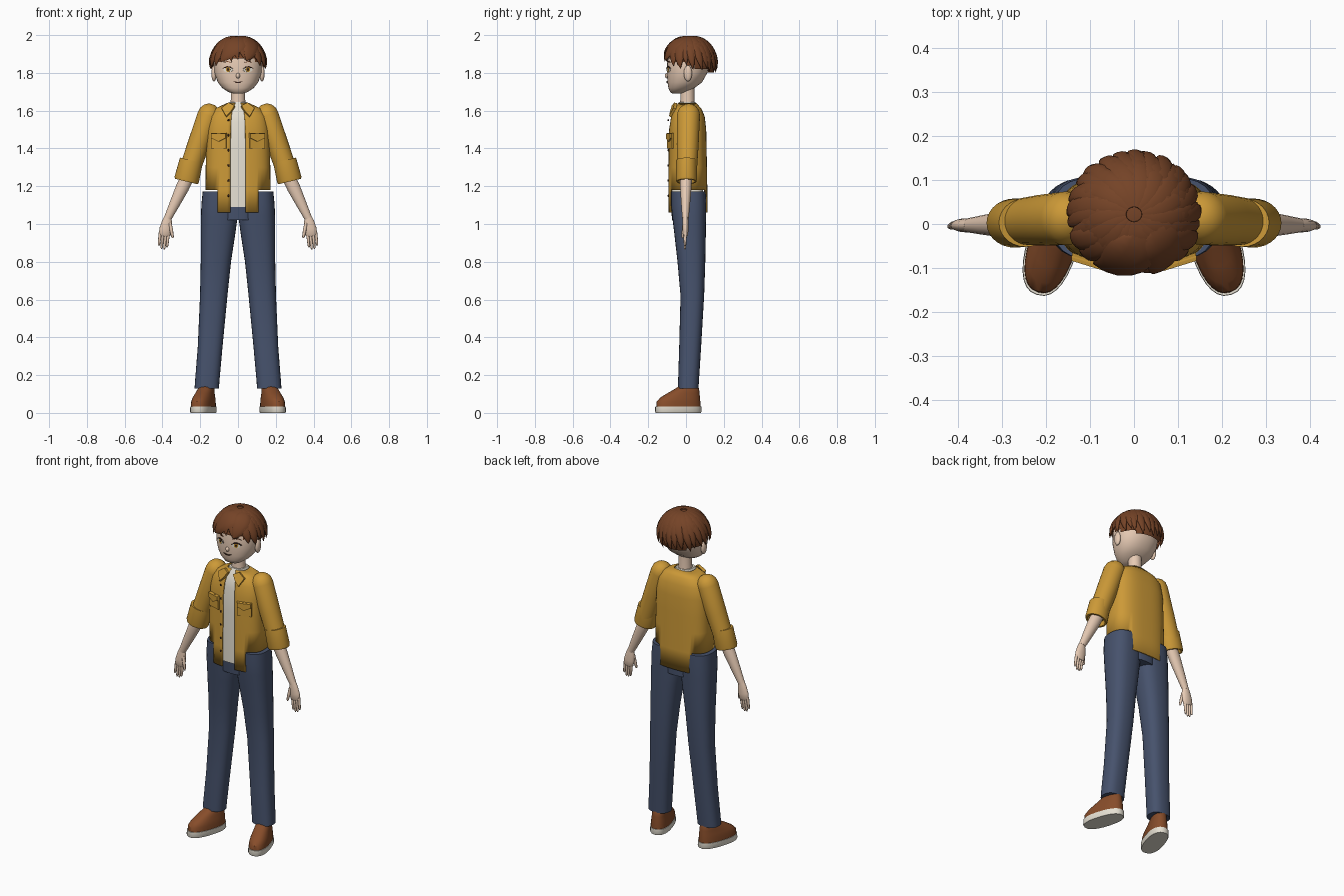
import bpy, bmesh, math, random
from mathutils import Vector, Matrix

if "Cube" in bpy.data.objects:
    bpy.data.objects.remove(bpy.data.objects["Cube"])

random.seed(4)
V = Vector
X, Y, Z = V((1, 0, 0)), V((0, 1, 0)), V((0, 0, 1))


def material(name, rgb):
    m = bpy.data.materials.new(name)
    m.diffuse_color = [(c / 255) ** 2.2 for c in rgb] + [1]
    m.use_nodes = True
    m.node_tree.nodes["Principled BSDF"].inputs["Base Color"].default_value = m.diffuse_color
    return m


MUSTARD = material("mustard_cloth", (203, 152, 58))
DENIM = material("blue_denim", (72, 83, 108))
SKIN = material("skin", (232, 203, 180))
HAIR = material("brown_hair", (116, 69, 43))
LEATHER = material("brown_leather", (134, 78, 46))
CREAM = material("cream", (232, 226, 212))
DARK = material("dark_line", (52, 34, 28))
GOLD = material("gold_iris", (190, 140, 50))


def finish(name, bm, mat, smooth=0.7):
    bmesh.ops.recalc_face_normals(bm, faces=bm.faces)
    me = bpy.data.meshes.new(name)
    bm.to_mesh(me)
    bm.free()
    me.materials.append(mat)
    if smooth:
        me.shade_smooth()
        me.set_sharp_from_angle(angle=smooth)
    ob = bpy.data.objects.new(name, me)
    bpy.context.collection.objects.link(ob)
    return ob


def spow(v, e):
    return math.copysign(abs(v) ** e, v)


def ring(c, u, v, a, b, n=24, p=2.0):
    """Superellipse ring around c in the plane of u and v."""
    ts = [2 * math.pi * i / n for i in range(n)]
    return [c + u * a * spow(math.cos(t), 2 / p) + v * b * spow(math.sin(t), 2 / p) for t in ts]


def loft(name, rings, mat, smooth=0.7):
    bm = bmesh.new()
    vs = [[bm.verts.new(q) for q in r] for r in rings]
    n = len(vs[0])
    for r0, r1 in zip(vs, vs[1:]):
        for i in range(n):
            j = (i + 1) % n
            bm.faces.new((r0[i], r0[j], r1[j], r1[i]))
    bm.faces.new(vs[0])
    bm.faces.new(vs[-1])
    return finish(name, bm, mat, smooth)


def stack(name, rows, mat, p=2.0, n=28):
    """Rows of (z, x0, x1, y0, y1) joined upward."""
    loft(name, [ring(V(((x0 + x1) / 2, (y0 + y1) / 2, z)), X, Y, (x1 - x0) / 2, (y1 - y0) / 2, n, p)
                for z, x0, x1, y0, y1 in rows], mat)


def tube(name, a, b, rows, mat, n=20):
    """Straight limb from a to b; rows of (distance fraction, in-plane radius, depth radius)."""
    a, b = V(a), V(b)
    u = (b - a).normalized().cross(Y)
    loft(name, [ring(a.lerp(b, t), u, Y, r, q, n) for t, r, q in rows], mat)


def plate(name, pts, loc, thick, mat, rx=0, rz=0, taper=1.0, flip=1):
    """Outline in x,z, extruded toward the front."""
    m = Matrix.Translation(loc) @ Matrix.Rotation(rz, 4, 'Z') @ Matrix.Rotation(rx, 4, 'X')
    back = [m @ V((flip * x, 0, z)) for x, z in pts]
    front = [m @ V((flip * x * taper, -thick, z * taper)) for x, z in pts]
    return loft(name, [back, front], mat, 0)


def blob(name, loc, size, mat):
    bm = bmesh.new()
    bmesh.ops.create_uvsphere(bm, u_segments=20, v_segments=12, radius=1,
                              matrix=Matrix.Translation(loc) @ Matrix.Diagonal((*size, 1)))
    return finish(name, bm, mat)


def oval(a, b, n=14, p=2.0):
    return [(q.x, q.z) for q in ring(V((0, 0, 0)), X, Z, a, b, n, p)]


# head and neck
stack("head", [(1.69, -.022, .022, -.07, -.025), (1.698, -.05, .05, -.084, .0),
               (1.72, -.083, .083, -.093, .045), (1.75, -.107, .107, -.098, .085),
               (1.80, -.125, .125, -.101, .113), (1.86, -.129, .129, -.099, .125),
               (1.91, -.12, .12, -.09, .122), (1.95, -.095, .095, -.065, .10),
               (1.975, -.05, .05, -.03, .06)], SKIN, 2.2, 36)
stack("neck", [(1.60, -.045, .045, -.035, .05), (1.66, -.038, .038, -.03, .045),
               (1.74, -.038, .038, -.03, .045)], SKIN)
blob("nose", (0, -.1, 1.785), (.011, .012, .014), SKIN)
plate("mouth", [(-.026, .005), (0, -.001), (.026, .005), (.012, -.005), (-.012, -.005)],
      (0, -.095, 1.752), .007, DARK)
for s, side in ((-1, "left"), (1, "right")):
    blob(side + "_ear", (s * .127, .01, 1.797), (.014, .022, .042), SKIN)
    # eyes, layered from white to lash
    tilt = s * .36
    nrm = V((math.sin(tilt), -math.cos(tilt), 0))
    eye = V((s * .051, -.09, 1.818))
    plate(side + "_eye_white", oval(.027, .015), eye, .004, CREAM, rz=tilt)
    plate(side + "_iris", oval(.0125, .0145), eye + nrm * .003, .002, GOLD, rz=tilt)
    plate(side + "_pupil", oval(.006, .007), eye + nrm * .004, .002, DARK, rz=tilt)
    plate(side + "_lash", [(-.028, .002), (-.014, .014), (.004, .018), (.022, .012), (.033, .004),
                           (.02, .007), (.004, .012), (-.014, .009)], eye, .007, DARK, rz=tilt, flip=s)
    plate(side + "_eyebrow", [(-.024, -.002), (.005, .007), (.03, -.002), (.005, .002)],
          eye + V((0, .0, .038)), .006, HAIR, rz=tilt, flip=s)

# hair cap with a hairline that drops toward the nape
C, R = V((0, .022, 1.857)), V((.139, .131, .133))
cap = bmesh.new()
bmesh.ops.create_uvsphere(cap, u_segments=36, v_segments=22, radius=1,
                          matrix=Matrix.Translation(C) @ Matrix.Diagonal((*R, 1)))
low = [f for f in cap.faces if f.calc_center_median().z < 1.845 - f.calc_center_median().y * .3]
bmesh.ops.delete(cap, geom=low, context='FACES')
finish("hair_cap", cap, HAIR)


def lock(name, az0, az1, phi0, phi1, width, thick, lift=.0):
    """Tapered strand lying on the hair dome, sweeping from az0 to az1."""
    def at(t):
        az, ph = az0 + (az1 - az0) * t, phi0 + (phi1 - phi0) * t
        d = V((math.sin(ph) * math.sin(az), -math.sin(ph) * math.cos(az), math.cos(min(ph, 3))))
        k = 1 + lift + .10 * max(0, ph - 1.1)
        return C + V((d.x * R.x * k, d.y * R.y * k, d.z * R.z * (1 + lift * .3))), d
    rings = []
    for i in range(9):
        t = i / 8
        q, nrm = at(t)
        tan = (at(t + .02)[0] - at(t - .02)[0]).normalized()
        w = max(.06, math.sin(math.pi * (.1 + .9 * t ** .85)) ** .7 if t < 1 else .06)
        across = tan.cross(nrm).normalized()
        rings.append(ring(q, across, across.cross(tan), width * w, thick * w, 10))
    loft(name, rings, HAIR, 1.2)


# strands: under layer around the rim, shorter top layer, swept fringe
for i in range(26):
    az = 2 * math.pi * i / 26
    back = (1 - math.cos(az)) / 2
    lock("hair_lock", az - .25, az + random.uniform(-.05, .15), .2,
         1.52 + .45 * back + random.uniform(-.08, .1), .026, .012, .02)
for i in range(17):
    az = 2 * math.pi * (i + .5) / 17
    lock("top_lock", az - .35, az + .1, .12, 1.25 + .25 * (1 - math.cos(az)) / 2 + random.uniform(-.1, .1),
         .028, .01, .05)
lock("fringe_left", .25, -.65, .25, 1.55, .058, .014, .04)
lock("fringe_right", .95, .3, .3, 1.52, .05, .014, .04)
for s in (-1, 1):
    lock("side_lock", s * 1.0, s * 1.2, .5, 1.82, .03, .013, .03)
    lock("temple_lock", s * .75, s * .9, .5, 1.72, .03, .012, .03)

# shirt
stack("shirt", [(1.09, -.095, .095, -.085, .09), (1.40, -.095, .095, -.084, .09),
                (1.54, -.085, .085, -.078, .08), (1.60, -.07, .07, -.065, .07),
                (1.645, -.045, .045, -.038, .05)], CREAM, 4)

# open jacket with long front and back tails
P = 2.8
ROWS = [(1.06, .172, -.093, .115), (1.18, .172, -.093, .113), (1.30, .171, -.093, .111),
        (1.40, .169, -.092, .109), (1.50, .165, -.09, .107), (1.57, .152, -.079, .099),
        (1.61, .122, -.064, .082), (1.64, .06, -.042, .055)]
t0, t1 = (math.asin((x / .172) ** (P / 2)) for x in (.04, .108))
half = [t0 + (t1 - t0) * i / 5 for i in range(5)] + [t1 + (math.pi - 2 * t1) * i / 14 for i in range(15)]
half += [math.pi - t1 + t1 * i / 6 for i in range(1, 7)]
angles = half + [2 * math.pi - t for t in reversed(half[:-1])]
bm = bmesh.new()
grid = [[bm.verts.new((a * spow(math.sin(t), 2 / P),
                       (yf + yb) / 2 - (yb - yf) / 2 * spow(math.cos(t), 2 / P), z)) for t in angles]
        for z, a, yf, yb in ROWS]
for k in range(len(ROWS) - 1):
    for i in range(len(angles) - 1):
        mid = (angles[i] + angles[i + 1]) / 2
        if k > 0 or abs(math.sin(mid)) < math.sin(t1):
            bm.faces.new((grid[k][i], grid[k][i + 1], grid[k + 1][i + 1], grid[k + 1][i]))
bmesh.ops.delete(bm, geom=[v for v in bm.verts if not v.link_faces], context='VERTS')
jacket = finish("jacket", bm, MUSTARD)
solid = jacket.modifiers.new("thickness", 'SOLIDIFY')
solid.thickness = .007
solid.offset = -1

for i in range(6):
    blob("jacket_button", (-.05, -.094, 1.15 + i * .08), (.006, .004, .006), DARK)

# pelvis between the legs
stack("pelvis", [(1.02, -.085, .085, -.074, .106), (1.11, -.09, .09, -.08, .106)], DENIM, 3)

for s, side in ((-1, "left"), (1, "right")):
    # collar flaps and chest pockets
    plate(side + "_collar", [(-.035, .022), (.0, .04), (.038, .008), (.008, -.042), (-.018, -.012)],
          (s * .05, -.062, 1.602), .016, MUSTARD, rx=-.4, rz=s * .2, taper=.95, flip=s)
    plate(side + "_pocket", oval(.058, .058, 4), (0, 0, 0), .01, MUSTARD).data.transform(
        Matrix.Translation((s * .1, -.078, 1.44)) @ Matrix.Rotation(s * .3, 4, 'Z')
        @ Matrix.Rotation(math.pi / 4, 4, 'Y'))
    plate(side + "_pocket_flap", [(-.043, .042), (.043, .042), (.043, .016), (0, -.004), (-.043, .016)],
          (s * .1, -.08, 1.44), .016, MUSTARD, rz=s * .3, taper=.92)

    # sleeve with round shoulder, rolled cuff
    tube(side + "_sleeve", (s * .155, .013, 1.575), (s * .262, .005, 1.27),
         [(-.19, .012, .012), (-.175, .026, .026), (-.14, .042, .042), (-.08, .055, .056),
          (0, .06, .061), (.5, .058, .058), (1, .055, .052)], MUSTARD, 28)
    tube(side + "_cuff", (s * .247, .003, 1.337), (s * .274, .002, 1.225),
         [(0, .05, .045), (0, .062, .055), (.9, .066, .056), (1, .062, .053), (1, .052, .045),
          (.75, .045, .04)], MUSTARD, 28)

    # forearm, hand and fingers
    tube(side + "_forearm", (s * .262, .0, 1.26), (s * .372, -.003, 1.03),
         [(0, .036, .033), (.3, .035, .03), (.65, .028, .024), (1, .02, .017)], SKIN)
    tube(side + "_palm", (s * .37, -.003, 1.045), (s * .39, -.003, .935),
         [(0, .017, .014), (.3, .027, .016), (.65, .033, .016), (.92, .031, .014), (1, .024, .009)], SKIN)
    for i in range(4):
        x = .368 + i * .0145
        tip = (.875, .866, .868, .885)[i]
        tube(side + "_finger", (s * x, -.003, .955), (s * (x + .008), -.006, tip),
             [(0, .008, .009), (.5, .0075, .008), (.9, .006, .006), (1, .003, .003)], SKIN, 10)
    tube(side + "_thumb", (s * .36, -.01, 1.005), (s * .345, -.018, .925),
         [(0, .009, .009), (.5, .009, .009), (.9, .007, .007), (1, .003, .003)], SKIN, 10)

    # trouser leg
    rows = [(.13, .10, .23, -.042, .066), (.16, .099, .228, -.042, .068), (.35, .082, .213, -.036, .08),
            (.62, .056, .201, -.029, .096), (.80, .037, .197, -.045, .102), (.95, .014, .197, -.062, .105),
            (1.04, .002, .196, -.073, .106), (1.10, .004, .194, -.079, .107), (1.172, .012, .187, -.079, .104)]
    stack(side + "_trouser_leg", [(z, *sorted((s * a, s * b)), c, d) for z, a, b, c, d in rows], DENIM, 2.5)

    # shoe, toes turned out
    f = V((s * math.sin(.3), -math.cos(.3), 0))
    w = V((f.y, -f.x, 0))
    foot = V((s * .183, -.04, 0))

    def sole_ring(z, back, front, wide):
        return ring(foot + f * (back + front) / 2 + Z * z, f, w, (front - back) / 2, wide, 28, 2.4)

    loft(side + "_sole", [sole_ring(*r) for r in ((0, -.122, .124, .055), (.006, -.125, .127, .058),
                                                 (.034, -.124, .126, .057))], CREAM)
    loft(side + "_shoe", [sole_ring(*r) for r in ((.03, -.12, .121, .054), (.06, -.119, .119, .053),
                                                 (.082, -.117, .097, .049), (.105, -.115, .058, .043),
                                                 (.128, -.112, .016, .039), (.142, -.105, -.005, .032))],
         LEATHER)
